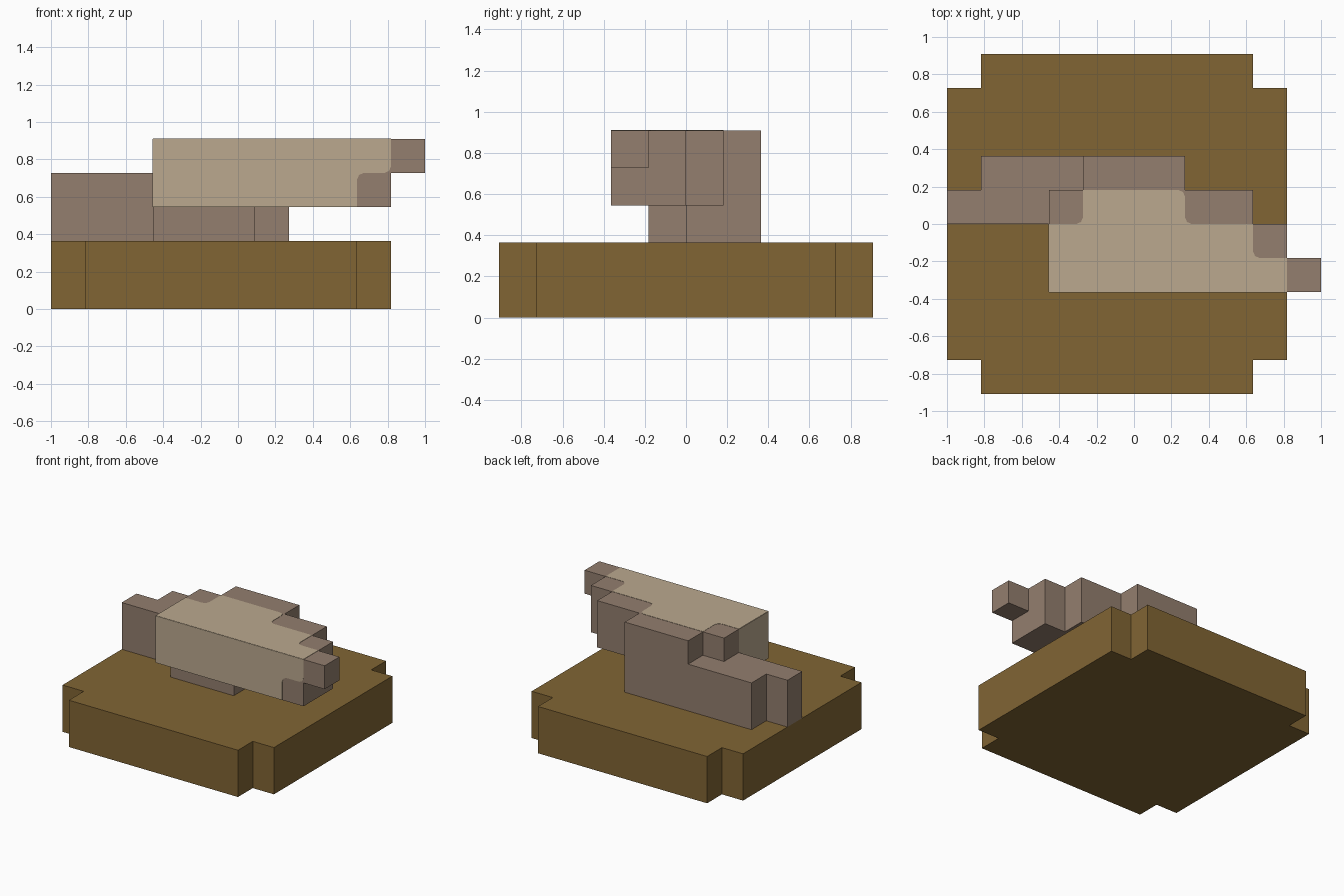
import bpy
import bmesh
from mathutils import Vector

cube = bpy.data.objects.get("Cube")
if cube:
    bpy.data.objects.remove(cube, do_unlink=True)

U = 2 / 11                              # one block of the model
ORIGIN = Vector((-5.5, -5, 0))          # grid corner, in blocks
PLATE = 0.002 / U                       # thickness of painted plates, in blocks


def material(name, rgb):
    mat = bpy.data.materials.new(name)
    mat.use_nodes = True
    color = (*rgb, 1)
    mat.diffuse_color = color
    bsdf = mat.node_tree.nodes["Principled BSDF"]
    bsdf.inputs["Base Color"].default_value = color
    bsdf.inputs["Roughness"].default_value = 0.9
    return mat


earth = material("earth brown", (0.22, 0.13, 0.034))
bark = material("grey brown", (0.292, 0.209, 0.156))
pale = material("pale tan", (0.497, 0.397, 0.275))


def finish(bm, name, mat):
    bmesh.ops.recalc_face_normals(bm, faces=bm.faces)
    for v in bm.verts:
        v.co = (v.co + ORIGIN) * U
    mesh = bpy.data.meshes.new(name)
    bm.to_mesh(mesh)
    bm.free()
    mesh.materials.append(mat)
    obj = bpy.data.objects.new(name, mesh)
    bpy.context.collection.objects.link(obj)
    return obj


def extrude_outline(points, direction, name, mat):
    bm = bmesh.new()
    face = bm.faces.new([bm.verts.new(p) for p in points])
    result = bmesh.ops.extrude_face_region(bm, geom=[face], use_keep_orig=True)
    moved = [g for g in result["geom"] if isinstance(g, bmesh.types.BMVert)]
    bmesh.ops.translate(bm, verts=moved, vec=direction)
    return finish(bm, name, mat)


def rounded(points, corners, r=0.2):
    """Replace the chosen corners of a 2D outline by a short rounded turn."""
    out = []
    for i, p in enumerate(points):
        p = Vector(p)
        if i not in corners:
            out.append(p)
            continue
        before = (Vector(points[i - 1]) - p).normalized() * r
        after = (Vector(points[(i + 1) % len(points)]) - p).normalized() * r
        out += [p + before, p + (before + after) * 0.29, p + after]
    return out


def block_skin(boxes, name, mat):
    """Outer skin of a union of whole-block boxes, with flat areas merged."""
    cells = {(x, y, z) for (x0, x1), (y0, y1), (z0, z1) in boxes
             for x in range(x0, x1) for y in range(y0, y1) for z in range(z0, z1)}
    bm = bmesh.new()
    for cell in cells:
        for axis in range(3):
            for side in (0, 1):
                step = Vector((0, 0, 0))
                step[axis] = side * 2 - 1
                if tuple(int(c) for c in Vector(cell) + step) in cells:
                    continue
                quad = []
                for a, b in ((0, 0), (1, 0), (1, 1), (0, 1)):
                    p = Vector(cell)
                    p[axis] += side
                    p[(axis + 1) % 3] += a
                    p[(axis + 2) % 3] += b
                    quad.append(p)
                if side == 0:
                    quad.reverse()
                bm.faces.new([bm.verts.new(p) for p in quad])
    bmesh.ops.remove_doubles(bm, verts=bm.verts, dist=0.001)
    bmesh.ops.dissolve_limit(bm, angle_limit=0.02, verts=bm.verts, edges=bm.edges)
    return finish(bm, name, mat)


# Ground slab with notched corners
slab = [(1, 0), (9, 0), (9, 1), (10, 1), (10, 9), (9, 9),
        (9, 10), (1, 10), (1, 9), (0, 9), (0, 1), (1, 1)]
extrude_outline([(x, y, 0) for x, y in slab], (0, 0, 2), "ground_slab", earth)

# Stepped log: support, low shoulder, raised body and tip
block_skin([
    ((3, 6), (4, 5), (2, 3)),
    ((0, 7), (5, 6), (2, 4)),
    ((1, 7), (6, 7), (2, 4)),
    ((4, 7), (6, 7), (4, 5)),
    ((3, 9), (5, 6), (3, 5)),
    ((3, 10), (3, 5), (3, 5)),
    ((10, 11), (3, 4), (4, 5)),
], "stepped_log", bark)

# Pale painted areas on the top, front and end of the raised body
top = rounded([(3, 3), (10, 3), (10, 4), (9, 4), (9, 5), (7, 5),
               (7, 6), (4, 6), (4, 5), (3, 5)], {3, 5, 6, 8})
extrude_outline([(x, y, 5) for x, y in top], (0, 0, PLATE), "pale_top", pale)

front = rounded([(3, 3), (9, 3), (9, 4), (10, 4), (10, 5), (3, 5)], {2, 3})
extrude_outline([(x, 3, z) for x, z in front], (0, -PLATE, 0), "pale_front", pale)

end = [(3, 3), (5, 3), (5, 5), (3, 5)]
extrude_outline([(3, y, z) for y, z in end], (-PLATE, 0, 0), "pale_end", pale)
